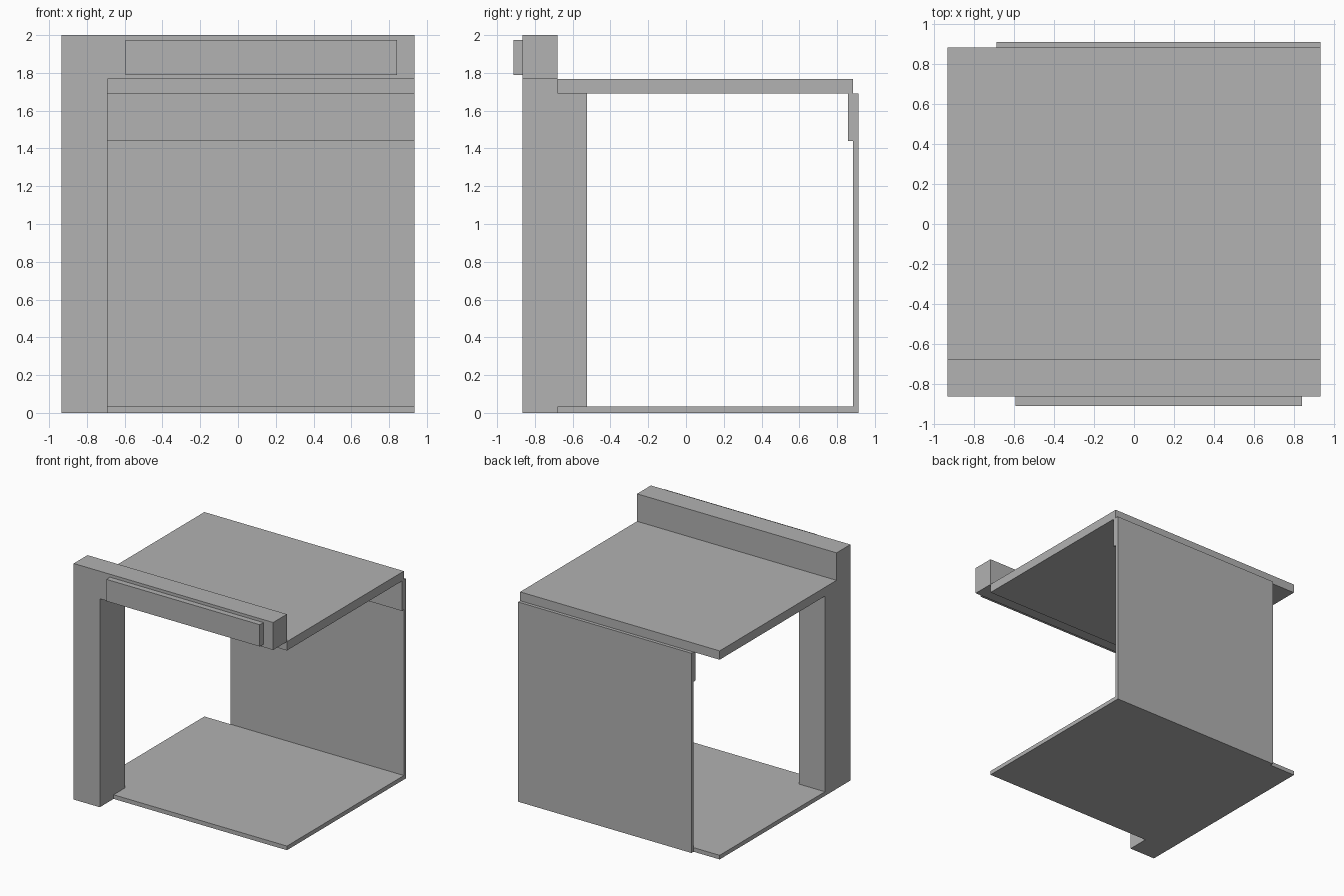
import bpy
import bmesh
from mathutils import Vector

cube = bpy.data.objects.get("Cube")
if cube:
    bpy.data.objects.remove(cube, do_unlink=True)

# One plain grey for the whole structure
grey = bpy.data.materials.new("plain_grey")
grey.use_nodes = True
colour = (0.445, 0.445, 0.445, 1)
grey.diffuse_color = colour
grey.node_tree.nodes["Principled BSDF"].inputs["Base Color"].default_value = colour


def prism(name, profile, x0, x1):
    """Extrude a (y, z) profile from x0 to x1."""
    bm = bmesh.new()
    face = bm.faces.new([bm.verts.new((x0, y, z)) for y, z in profile])
    out = bmesh.ops.extrude_face_region(bm, geom=[face])
    verts = [v for v in out["geom"] if isinstance(v, bmesh.types.BMVert)]
    bmesh.ops.translate(bm, verts=verts, vec=Vector((x1 - x0, 0, 0)))
    bmesh.ops.recalc_face_normals(bm, faces=bm.faces)
    mesh = bpy.data.meshes.new(name)
    bm.to_mesh(mesh)
    bm.free()
    mesh.materials.append(grey)
    obj = bpy.data.objects.new(name, mesh)
    bpy.context.collection.objects.link(obj)
    return obj


def box(name, x, y, z):
    """Box given by its (low, high) range on each axis."""
    (y0, y1), (z0, z1) = y, z
    return prism(name, [(y0, z0), (y1, z0), (y1, z1), (y0, z1)], *x)


# Shared lines of the layout
LEFT, RIGHT = 0.935, -0.935
INNER = -0.69
FRONT, BEAM_BACK, COLUMN_BACK = -0.865, -0.68, -0.525
SLAB_BACK, BACK = 0.885, 0.913
FLOOR_TOP, ROOF_BASE, ROOF_TOP, TOP = 0.035, 1.692, 1.767, 2.0

# Corner column, stepped round the floor and roof slabs
prism("corner_column", [
    (FRONT, 0), (BEAM_BACK, 0), (BEAM_BACK, FLOOR_TOP), (COLUMN_BACK, FLOOR_TOP),
    (COLUMN_BACK, ROOF_BASE), (BEAM_BACK, ROOF_BASE), (BEAM_BACK, TOP), (FRONT, TOP),
], RIGHT, INNER)

# Front beam with its sign panel
box("front_beam", (INNER, LEFT), (FRONT, BEAM_BACK), (ROOF_TOP, TOP))
box("sign_panel", (-0.595, 0.843), (-0.913, FRONT), (1.79, 1.975))

# Floor and roof slabs
box("floor_slab", (RIGHT, LEFT), (BEAM_BACK, SLAB_BACK), (0, FLOOR_TOP))
box("roof_slab", (RIGHT, LEFT), (BEAM_BACK, SLAB_BACK), (ROOF_BASE, ROOF_TOP))

# Back wall and the strip along its inner top edge
box("back_wall", (INNER, LEFT), (SLAB_BACK, BACK), (0, ROOF_BASE))
box("wall_top_strip", (INNER, LEFT), (0.858, SLAB_BACK), (1.44, ROOF_BASE))
